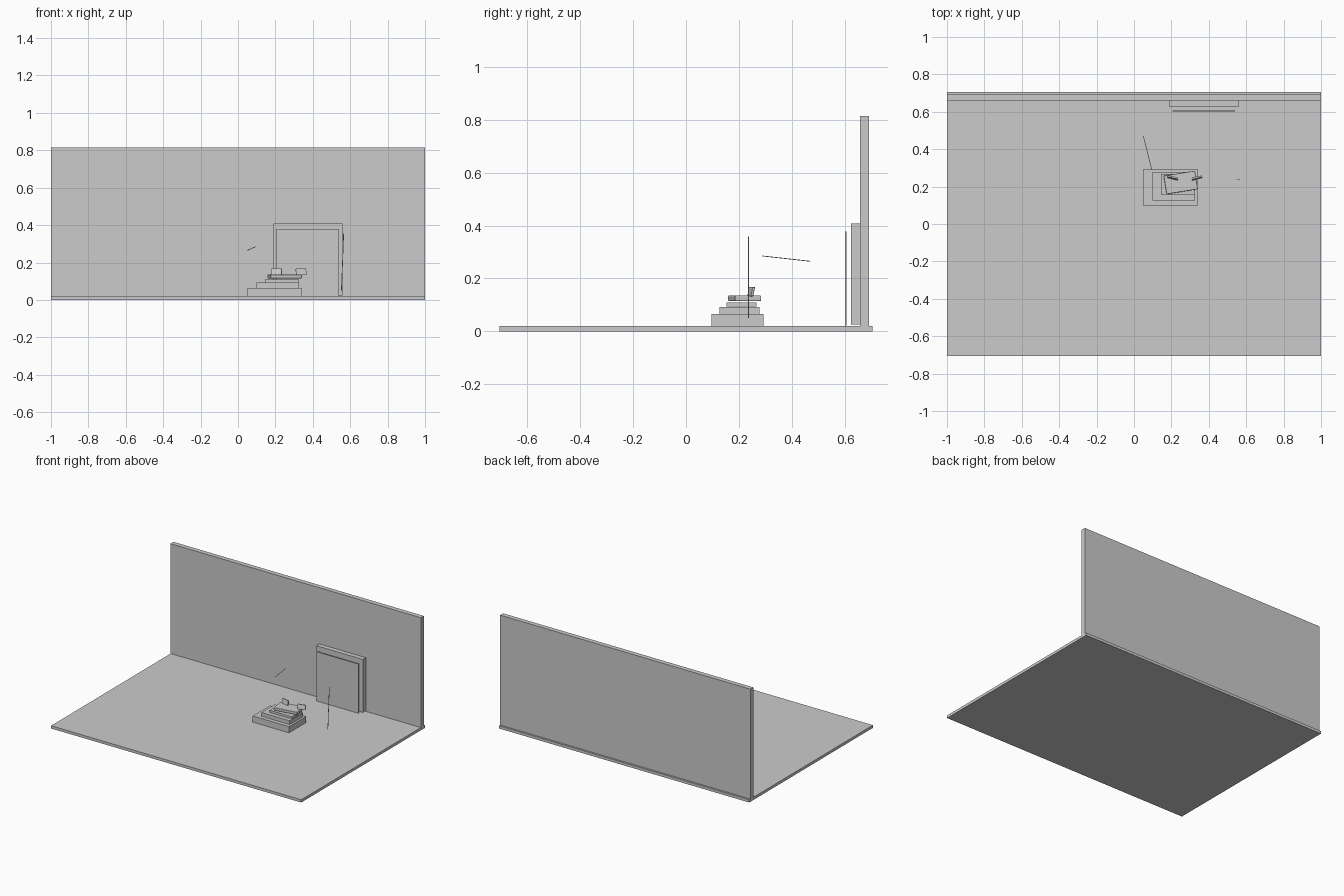
import bpy
from math import radians
from mathutils import Vector

if "Cube" in bpy.data.objects:
    bpy.data.objects.remove(bpy.data.objects["Cube"])


def finish(obj, name, bevel=0, segments=3):
    obj.name = name
    if bevel:
        mod = obj.modifiers.new("Bevel", "BEVEL")
        mod.width = bevel
        mod.segments = segments
    return obj


def box(name, x, y, z, bevel=0):
    """Axis-aligned box from its ranges."""
    lo, hi = Vector((x[0], y[0], z[0])), Vector((x[1], y[1], z[1]))
    bpy.ops.mesh.primitive_cube_add(size=1, location=(lo + hi) / 2)
    obj = bpy.context.object
    obj.scale = hi - lo
    bpy.ops.object.transform_apply(location=False, rotation=False, scale=True)
    return finish(obj, name, bevel)


def turned_box(name, centre, size, rot, bevel=0):
    """Box turned about its centre, angles in degrees."""
    bpy.ops.mesh.primitive_cube_add(size=1, location=centre)
    obj = bpy.context.object
    obj.scale = size
    bpy.ops.object.transform_apply(location=False, rotation=False, scale=True)
    obj.rotation_euler = [radians(a) for a in rot]
    return finish(obj, name, bevel)


def rod(name, a, b, radius):
    """Thin round rod between two points."""
    a, b = Vector(a), Vector(b)
    bpy.ops.mesh.primitive_cylinder_add(vertices=8, radius=radius,
                                        depth=(b - a).length, location=(a + b) / 2)
    obj = bpy.context.object
    obj.rotation_euler = (b - a).to_track_quat("Z", "Y").to_euler()
    return finish(obj, name)


# Room
box("floor", (-1, 1), (-0.706, 0.706), (0, 0.02))
box("back_wall", (-1, 1), (0.659, 0.693), (0.02, 0.814))

# Doorway and the panel standing just in front of it
box("door_surround", (0.19, 0.56), (0.625, 0.659), (0.025, 0.408))
box("door_panel", (0.207, 0.54), (0.602, 0.608), (0.022, 0.378))

# Stepped plinth
steps = [((0.05, 0.34), (0.097, 0.293), (0.02, 0.065)),
         ((0.10, 0.325), (0.126, 0.278), (0.065, 0.092)),
         ((0.145, 0.325), (0.154, 0.267), (0.094, 0.11))]
for i, (x, y, z) in enumerate(steps):
    box(f"plinth_step_{i + 1}", x, y, z)

# Soft-edged slab resting askew on the plinth
turned_box("top_slab", (0.25, 0.222, 0.125), (0.17, 0.10, 0.02), (0, 0, 9), 0.003)

# Small leaning tablets on the slab
turned_box("left_tablet", (0.207, 0.247, 0.151), (0.056, 0.008, 0.034), (-12, 0, -14))
turned_box("right_tablet", (0.337, 0.246, 0.150), (0.056, 0.008, 0.034), (-12, 0, 14))

# Loose thin rods
rod("slanted_rod", (0.05, 0.47, 0.265), (0.095, 0.29, 0.285), 0.0015)
rod("upright_rod", (0.553, 0.236, 0.05), (0.565, 0.236, 0.358), 0.002)
